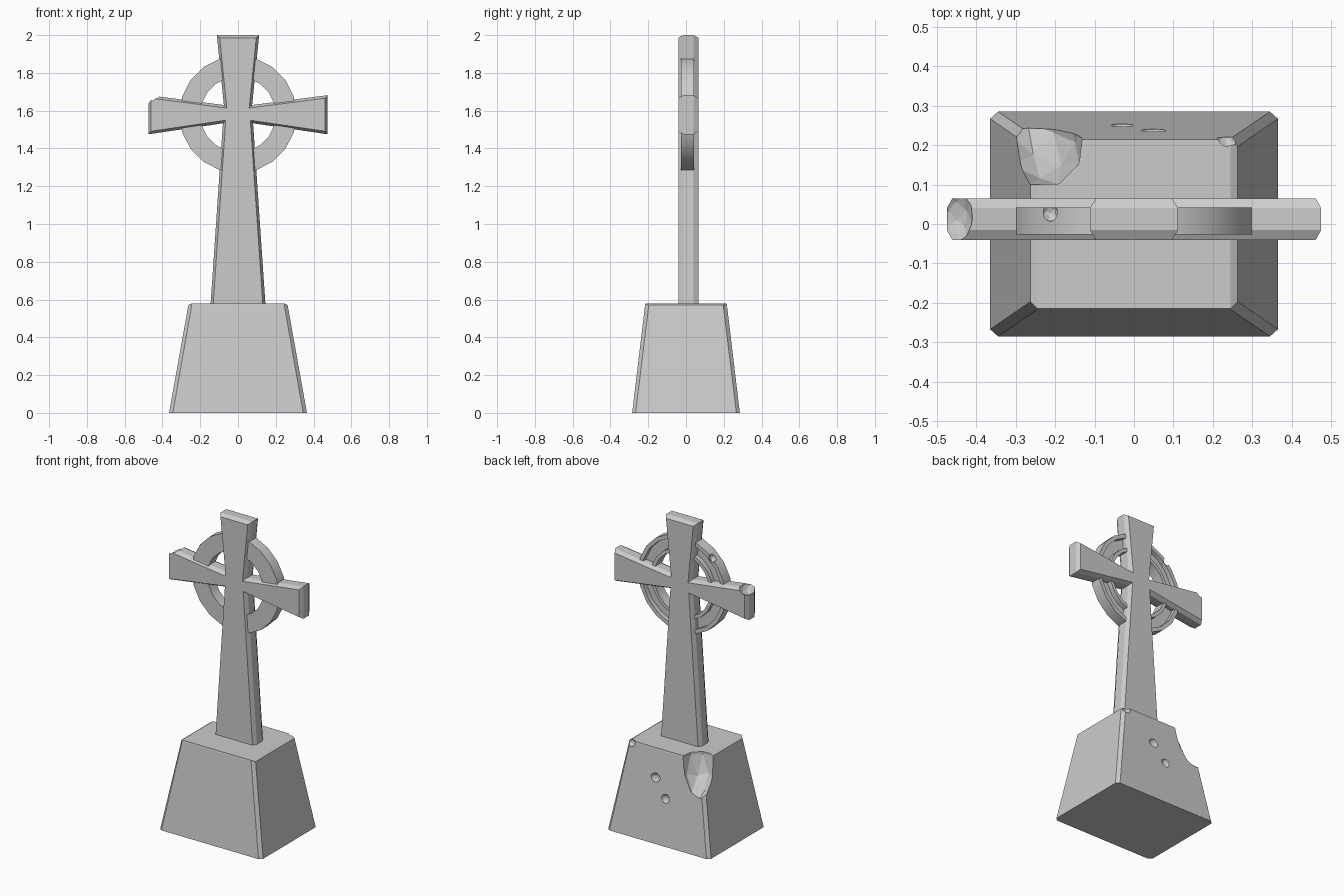
import bpy, bmesh, math

if "Cube" in bpy.data.objects:
    bpy.data.objects.remove(bpy.data.objects["Cube"])


def finish(name, bm):
    bmesh.ops.recalc_face_normals(bm, faces=bm.faces[:])
    mesh = bpy.data.meshes.new(name)
    bm.to_mesh(mesh)
    bm.free()
    obj = bpy.data.objects.new(name, mesh)
    bpy.context.collection.objects.link(obj)
    return obj


def bridge(bm, loops, closed=False):
    """Skin a sequence of equal-length vertex loops."""
    pairs = list(zip(loops, loops[1:] + loops[:1])) if closed else list(zip(loops, loops[1:]))
    for a, b in pairs:
        n = len(a)
        for i in range(n):
            j = (i + 1) % n
            bm.faces.new((a[i], a[j], b[j], b[i]))


def chip(target, loc, radii, rot=(0, 0, 0), detail=2):
    """Knock a faceted bite out of the target."""
    bpy.ops.mesh.primitive_ico_sphere_add(subdivisions=detail, radius=1, location=loc, rotation=rot)
    cutter = bpy.context.object
    cutter.name = "chip_cutter"
    cutter.scale = radii
    cutter.hide_render = True
    mod = target.modifiers.new("chip", 'BOOLEAN')
    mod.operation = 'DIFFERENCE'
    mod.solver = 'EXACT'
    mod.object = cutter
    bpy.context.view_layer.objects.active = target
    bpy.ops.object.modifier_apply(modifier=mod.name)
    bpy.data.objects.remove(cutter)


# Tapered plinth with chamfered corners and chamfered side top edges
def octagon(bm, x, y, cx, cy, z):
    pts = [(x, -y + cy), (x, y - cy), (x - cx, y), (-x + cx, y),
           (-x, y - cy), (-x, -y + cy), (-x + cx, -y), (x - cx, -y)]
    return [bm.verts.new((px, py, z)) for px, py in pts]


bm = bmesh.new()
loops = [octagon(bm, 0.365, 0.285, 0.02, 0.018, 0.0),
         octagon(bm, 0.263, 0.217, 0.018, 0.02, 0.57)]
bridge(bm, loops)
top = [bm.verts.new((x, y, 0.58)) for x, y in
       ((0.245, -0.215), (0.245, 0.215), (-0.245, 0.215), (-0.245, -0.215))]
o = loops[1]
for k in range(4):
    a, b = o[2 * k], o[2 * k + 1]
    if k % 2 == 0:  # left and right chamfers, with the corner triangles
        s = (top[0], top[1]) if k == 0 else (top[2], top[3])
        bm.faces.new((a, b, s[1], s[0]))
        bm.faces.new((b, o[(2 * k + 2) % 8], s[1]))
        bm.faces.new((a, s[0], o[(2 * k - 1) % 8]))
    else:           # front and back
        s = (top[1], top[2]) if k == 1 else (top[3], top[0])
        bm.faces.new((a, b, s[1], s[0]))
bm.faces.new(top)
bm.faces.new(loops[0][::-1])
plinth = finish("plinth", bm)
chip(plinth, (-0.25, 0.24, 0.58), (0.118, 0.152, 0.235), (0.1, 0.05, 0.4))
chip(plinth, (-0.03, 0.252, 0.29), (0.029, 0.02, 0.029))
chip(plinth, (0.05, 0.238, 0.40), (0.033, 0.02, 0.029))
chip(plinth, (0.237, 0.218, 0.567), (0.028, 0.024, 0.026))

# Cross with flared arms, chamfered front and back
half = [(0.147, 0.55), (0.080, 1.533), (0.475, 1.475), (0.475, 1.682),
        (0.075, 1.63), (0.112, 2.0)]
profile = half + [(-x, z) for x, z in reversed(half)]
bm = bmesh.new()
front = [bm.verts.new((x, -0.015, z)) for x, z in profile]
back = [bm.verts.new((x, 0.04, z)) for x, z in profile]
bridge(bm, [front, back])
caps = [bm.faces.new(front[::-1]), bm.faces.new(back)]
bmesh.ops.recalc_face_normals(bm, faces=bm.faces[:])
for cap in caps:
    bmesh.ops.inset_region(bm, faces=[cap], thickness=0.014, depth=0.025, use_even_offset=True)
cross = finish("cross", bm)
chip(cross, (-0.455, 0.025, 1.68), (0.047, 0.075, 0.052), (0.2, 0.3, 0.1))

# Ring behind the arms, with a channel between two lips on the back
section = [(0.31, -0.027), (0.31, 0.042), (0.285, 0.042), (0.285, 0.012),
           (0.222, 0.012), (0.222, 0.042), (0.2, 0.042), (0.2, -0.027)]
SEGMENTS = 20
bm = bmesh.new()
loops = []
for i in range(SEGMENTS):
    t = 2 * math.pi * i / SEGMENTS
    loops.append([bm.verts.new((r * math.cos(t), y, 1.58 + r * math.sin(t))) for r, y in section])
bridge(bm, loops, closed=True)
ring = finish("ring", bm)
bpy.ops.object.select_all(action='DESELECT')
ring.select_set(True)
bpy.context.view_layer.objects.active = ring
bpy.ops.object.shade_smooth_by_angle(angle=math.radians(30))
chip(ring, (-0.212, 0.03, 1.80), (0.026, 0.024, 0.026))
